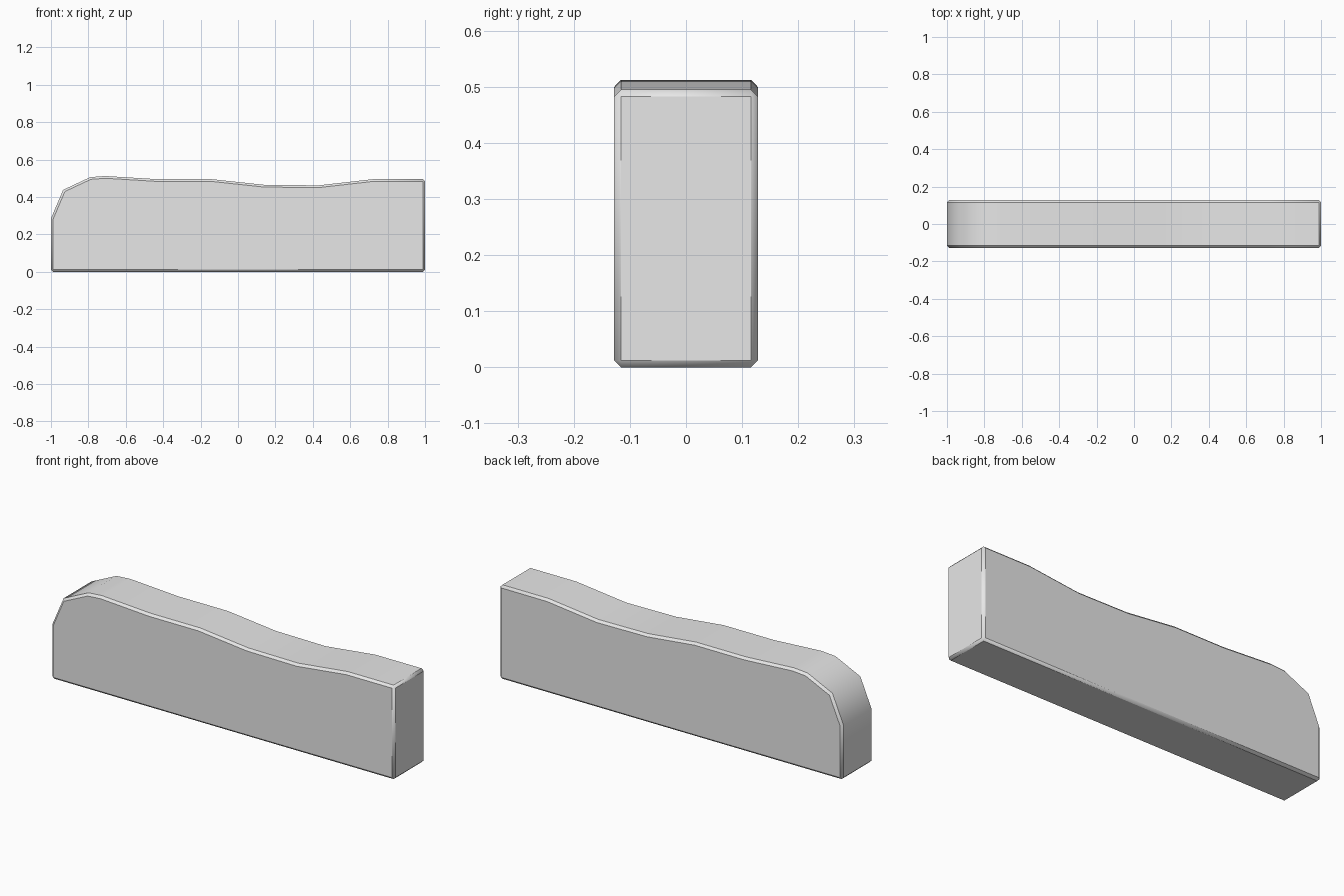
import bpy
import bmesh

cube = bpy.data.objects.get("Cube")
if cube:
    bpy.data.objects.remove(cube, do_unlink=True)

HALF_DEPTH = 0.128
CHAMFER = 0.012

# Side outline (x, z): flat base, square end, wavy top, rounded nose
outline = [
    (-1, 0), (1, 0), (1, 0.495), (0.72, 0.495), (0.43, 0.462),
    (0.14, 0.465), (-0.14, 0.495), (-0.43, 0.495), (-0.71, 0.512),
    (-0.79, 0.506), (-0.935, 0.438), (-1, 0.285),
]

# Plain grey material
grey = bpy.data.materials.new("plain grey")
grey.use_nodes = True
colour = (0.8, 0.8, 0.8, 1)
grey.diffuse_color = colour
grey.node_tree.nodes["Principled BSDF"].inputs["Base Color"].default_value = colour

# Extrude the outline through the depth
bm = bmesh.new()
front = bm.faces.new([bm.verts.new((x, -HALF_DEPTH, z)) for x, z in outline])
result = bmesh.ops.extrude_face_region(bm, geom=[front], use_keep_orig=True)
moved = [v for v in result["geom"] if isinstance(v, bmesh.types.BMVert)]
bmesh.ops.translate(bm, verts=moved, vec=(0, 2 * HALF_DEPTH, 0))
bmesh.ops.recalc_face_normals(bm, faces=bm.faces)

# Chamfer the rims and square corners, leaving the wavy top unbroken
sharp = [e for e in bm.edges if e.calc_face_angle(0) > 1]
bmesh.ops.bevel(bm, geom=sharp, offset=CHAMFER, offset_type='OFFSET',
                segments=1, profile=0.5, affect='EDGES', clamp_overlap=True)
bmesh.ops.recalc_face_normals(bm, faces=bm.faces)

mesh = bpy.data.meshes.new("wavy_block")
bm.to_mesh(mesh)
bm.free()
mesh.materials.append(grey)
block = bpy.data.objects.new("wavy_block", mesh)
bpy.context.collection.objects.link(block)

# Smooth top, crisp chamfers
bpy.ops.object.select_all(action='DESELECT')
block.select_set(True)
bpy.context.view_layer.objects.active = block
bpy.ops.object.shade_smooth_by_angle(angle=0.74)
